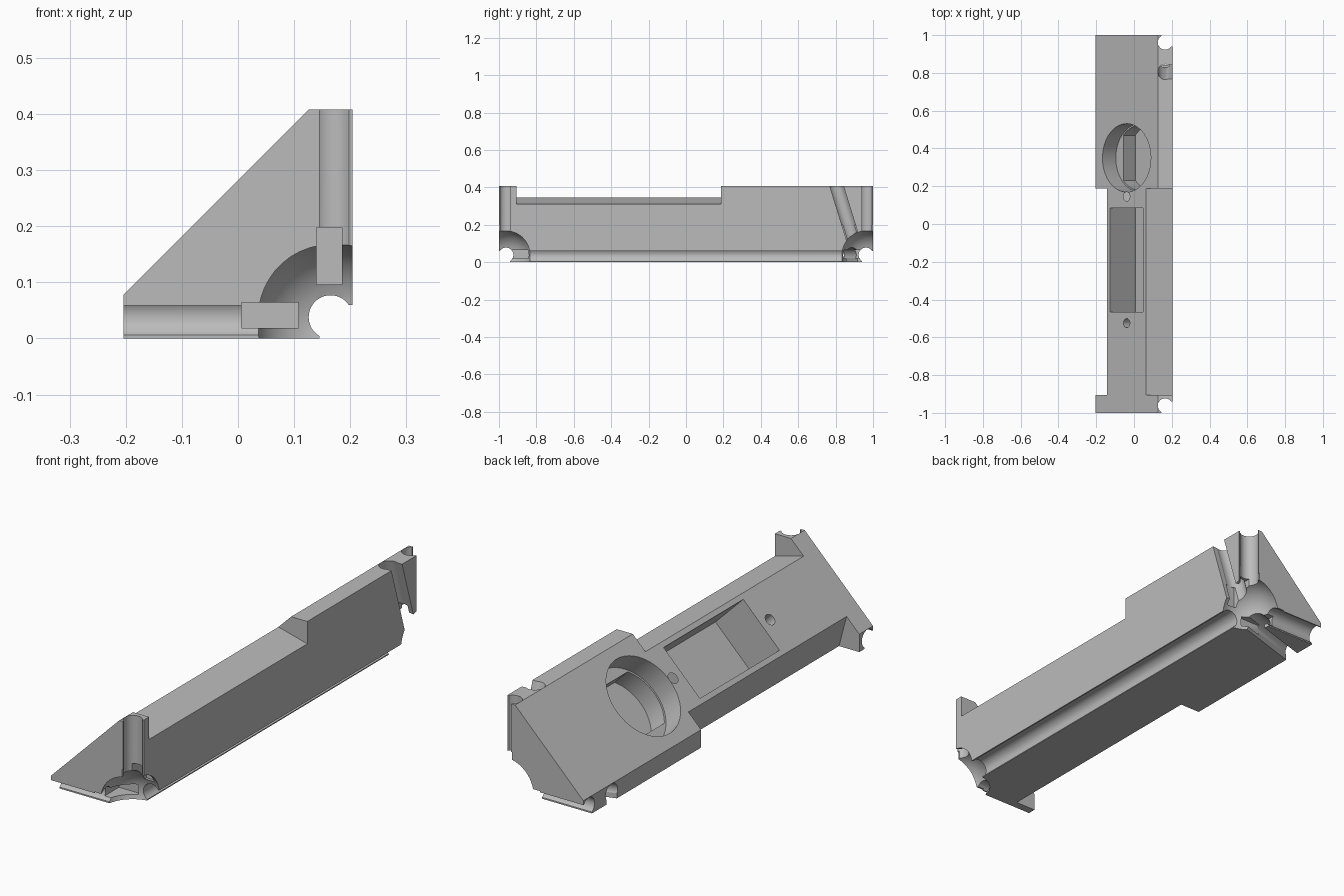
import bpy, bmesh, math
from mathutils import Matrix, Vector

if "Cube" in bpy.data.objects:
    bpy.data.objects.remove(bpy.data.objects["Cube"])

W = 0.204                       # half width of the bar
CX, CY, CZ = 0.165, 0.962, 0.038  # corner joint centre (y is mirrored)
R = 0.039                       # rod groove radius

grey = bpy.data.materials.new("grey_plastic")
grey.diffuse_color = (0.5, 0.5, 0.5, 1)
grey.use_nodes = True
grey.node_tree.nodes["Principled BSDF"].inputs["Base Color"].default_value = grey.diffuse_color

# reflection across the diagonal of the triangular section
SWAP = Matrix(((0, 0, -1, W), (0, 1, 0, 0), (-1, 0, 0, W), (0, 0, 0, 1)))
FLIP_Y = Matrix.Diagonal((1, -1, 1, 1))
I = Matrix.Identity(4)


def finish(name, bm, m=I):
    bm.transform(m)
    bm.normal_update()
    bmesh.ops.recalc_face_normals(bm, faces=bm.faces)
    if bm.calc_volume(signed=True) < 0:
        bmesh.ops.reverse_faces(bm, faces=bm.faces)
    me = bpy.data.meshes.new(name)
    bm.to_mesh(me)
    bm.free()
    ob = bpy.data.objects.new(name, me)
    bpy.context.collection.objects.link(ob)
    me.materials.append(grey)
    return ob


def prism(name, pts, y0, y1, m=I):
    bm = bmesh.new()
    a = [bm.verts.new((x, y0, z)) for x, z in pts]
    b = [bm.verts.new((x, y1, z)) for x, z in pts]
    bm.faces.new(a)
    bm.faces.new(b[::-1])
    for i in range(len(a)):
        bm.faces.new((a[i], b[i], b[i - 1], a[i - 1]))
    return finish(name, bm, m)


def box(name, lo, hi, m=I):
    return prism(name, [(lo[0], lo[2]), (hi[0], lo[2]), (hi[0], hi[2]), (lo[0], hi[2])],
                 lo[1], hi[1], m)


def rod(name, a, b, r, m=I, seg=48):
    a, b = Vector(a), Vector(b)
    d = b - a
    bm = bmesh.new()
    bmesh.ops.create_cone(bm, cap_ends=True, segments=seg, radius1=r, radius2=r, depth=d.length)
    t = Matrix.Translation((a + b) / 2) @ d.to_track_quat('Z', 'Y').to_matrix().to_4x4()
    return finish(name, bm, m @ t)


def ball(name, c, r):
    bm = bmesh.new()
    bmesh.ops.create_uvsphere(bm, u_segments=48, v_segments=24, radius=r)
    return finish(name, bm, Matrix.Translation(c))


def boolean(ob, cutter, op='DIFFERENCE'):
    mod = ob.modifiers.new("cut", 'BOOLEAN')
    mod.object, mod.operation, mod.solver = cutter, op, 'EXACT'
    bpy.context.view_layer.update()
    bpy.context.view_layer.objects.active = ob
    bpy.ops.object.modifier_apply(modifier=mod.name)
    bpy.data.objects.remove(cutter)


# main triangular bar
bar = prism("corner_bar", [(-W, 0), (W, 0), (W, 0.408), (0.126, 0.408), (-W, 0.078)], -1, 1)

# stepped-down ledges along both long edges
for m in (I, SWAP):
    boolean(bar, prism("ledge_cut", [(0.03, 0.356), (0.25, 0.298), (0.25, 0.5), (0.03, 0.5)],
                       -0.905, 0.187, m))

# long rod groove under the corner edge
boolean(bar, rod("edge_groove", (CX, -1.1, CZ), (CX, 1.1, CZ), R))
boolean(bar, box("edge_mouth", (0.145, -1.1, -0.1), (0.3, 1.1, 0.06)))

for ym in (I, FLIP_Y):
    # spherical joint recess
    boolean(bar, ball("joint_recess", ym @ Vector((CX, -CY, CZ)), 0.1345))
    for m in (I, SWAP):
        # end rod grooves and their open mouths
        boolean(bar, rod("end_groove", (CX, -CY, CZ), (CX, -CY, 0.6), R, m @ ym))
        boolean(bar, box("end_mouth", (0.145, -1.1, CZ), (0.3, -0.941, 0.6), m @ ym))
        # small rectangular pockets beside the joint
        boolean(bar, box("joint_pocket", (0.14, -1.1, 0.096), (0.185, -0.83, 0.198), m @ ym))

# slanted rod grooves near the back end
tilt = Matrix.Translation((CX, 0.805, 0.408)) @ Matrix.Rotation(math.atan2(0.085, 0.275), 4, 'X')
for m in (I, SWAP):
    boolean(bar, rod("slant_groove", (0, 0, 0.1), (0, 0, -0.3), R, m @ tilt))
    boolean(bar, box("slant_mouth", (0, -0.035, -0.3), (0.1, 0.035, 0.1), m @ tilt))


# pockets set square into the sloping face
def on_slope(y):
    return Matrix.Translation((-0.039, y, 0.243)) @ Matrix.Rotation(-math.pi / 4, 4, 'Y')


boolean(bar, box("long_pocket", (-0.124, -0.275, -0.19), (0.124, 0.275, 0.1), on_slope(-0.19)))
boolean(bar, rod("round_pocket", (0, 0, -0.1), (0, 0, 0.2), 0.181, on_slope(0.35), 64))
deep = rod("deep_pocket", (0, 0, -0.19), (0, 0, 0), 0.173, on_slope(0.35), 64)
boolean(deep, box("deep_limit", (-0.125, -0.3, -0.3), (0.125, 0.3, 0.1), on_slope(0.35)), 'INTERSECT')
boolean(bar, deep)
for y in (0.145, -0.525):
    boolean(bar, rod("screw_hole", (0, 0, -0.12), (0, 0, 0.1), 0.024, on_slope(y), 24))

# smooth the round cuts, keep edges crisp
bpy.ops.object.select_all(action='DESELECT')
bar.select_set(True)
bpy.context.view_layer.objects.active = bar
bpy.ops.object.shade_smooth_by_angle(angle=math.radians(25))
